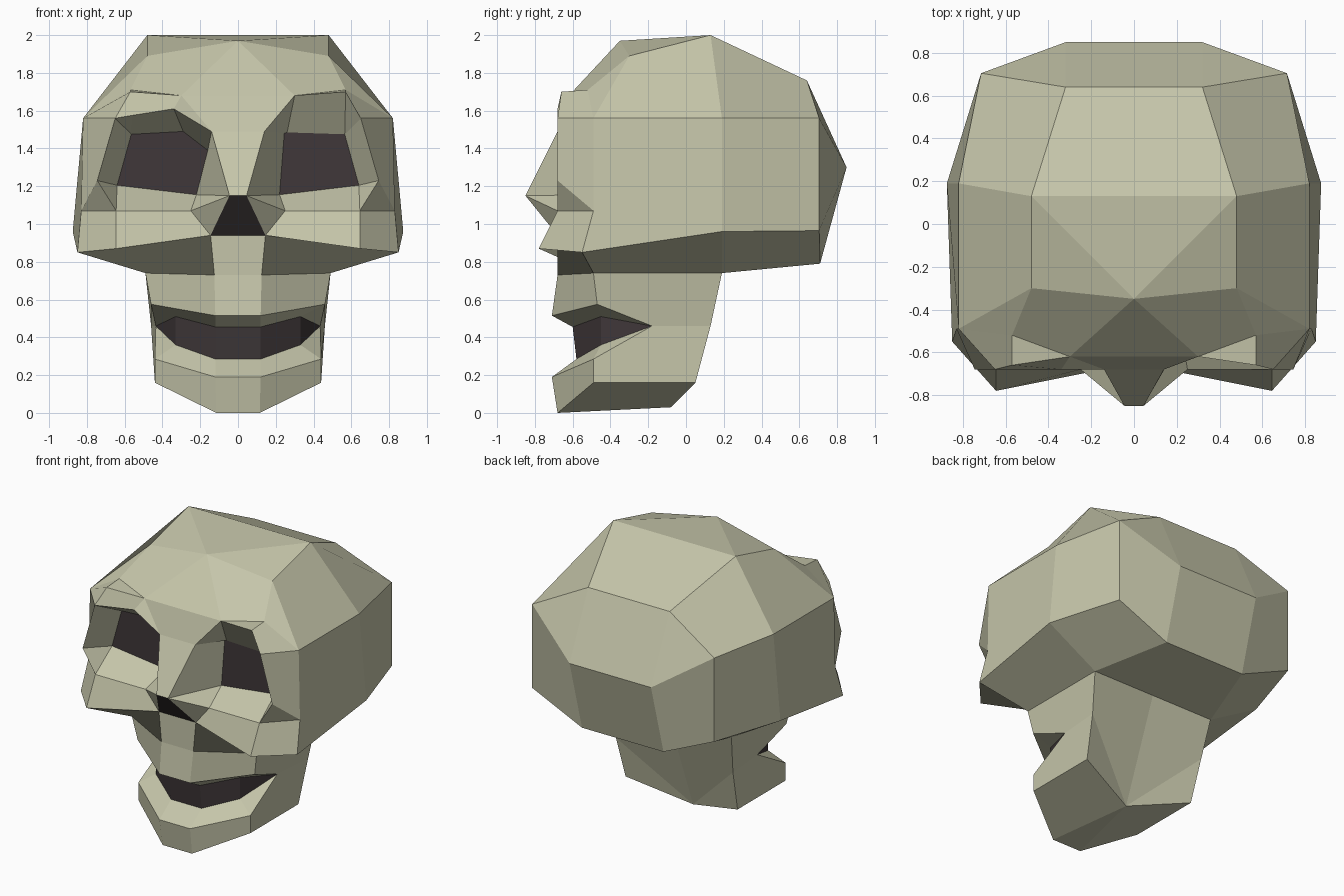
import bpy
import bmesh

if "Cube" in bpy.data.objects:
    bpy.data.objects.remove(bpy.data.objects["Cube"])

BONE, DARK = 0, 1
bm = bmesh.new()


def flip(p):
    return (-p[0], p[1], p[2])


def face(pts, mat=BONE):
    f = bm.faces.new([bm.verts.new(p) for p in pts])
    f.material_index = mat


def both(*pts, mat=BONE):
    """A face and its mirror image."""
    face(pts, mat)
    face([flip(p) for p in reversed(pts)], mat)


def spine(*pts, mat=BONE):
    """Faces bridging the two sides across the centre line."""
    for a, b in zip(pts, pts[1:]):
        face([a, b, flip(b), flip(a)], mat)


# Cranium landmarks (right half)
crown = (0, -.35, 1.97)
top_f, top_b = (.48, -.30, 1.89), (.48, .13, 2.0)
back_hi, back_mid, back_lo = (.32, .64, 1.76), (.32, .85, 1.30), (.32, .71, .79)
temple, side_hi, side_lo = (.82, -.49, 1.56), (.82, .19, 1.56), (.875, .19, .96)
rear_hi, rear_lo = (.715, .705, 1.56), (.715, .705, .965)
zygo, cheek = (.83, -.49, 1.07), (.85, -.55, .85)
neck_f, neck_b, neck_mid = (.49, -.49, .74), (.49, .19, .74), (0, .19, .74)

# Cranium
face([crown, top_b, flip(top_b)])
both(crown, top_f, top_b)
spine(top_b, back_hi, back_mid, back_lo)
both(top_f, temple, side_hi, top_b)
both(top_b, side_hi, rear_hi, back_hi)
both(back_hi, rear_hi, back_mid)
both(back_mid, rear_hi, rear_lo, back_lo)
both(temple, zygo, cheek, side_lo, side_hi)
both(side_hi, side_lo, rear_lo, rear_hi)
both(cheek, neck_f, neck_b, side_lo)
both(side_lo, neck_b, back_lo, rear_lo)
face([neck_b, neck_mid, flip(neck_b), flip(back_lo), back_lo])

# Face landmarks
brow_in, brow_b, brow_f = (.30, -.62, 1.68), (.57, -.52, 1.71), (.57, -.66, 1.70)
bridge, tip = (.14, -.68, 1.49), (.045, -.85, 1.15)
rim_top, rim_mid, rim_low = (.65, -.68, 1.56), (.745, -.68, 1.23), (.645, -.68, 1.07)
nose_low, nose_base = (.25, -.68, 1.07), (.145, -.68, .94)
cheek_f, upper_gum = (.645, -.78, .87), (.125, -.68, .73)

# Forehead, brow, cheeks and nose
face([crown, brow_in, flip(brow_in)])
spine(brow_in, bridge, tip)
both(crown, brow_in, brow_b, top_f)
both(top_f, brow_b, temple)
both(brow_in, brow_f, brow_b)
both(brow_b, brow_f, rim_top, temple)
both(temple, rim_top, rim_mid, zygo)
both(rim_mid, rim_low, zygo)
both(rim_low, cheek_f, cheek, zygo)
both(rim_low, nose_low, nose_base, cheek_f)
both(nose_low, tip, nose_base)
both(cheek_f, nose_base, upper_gum, neck_f, cheek)
spine(tip, nose_base, mat=DARK)
spine(nose_base, upper_gum)

# Eye sockets: the left brow hangs lower than the right one
out_hi, out_lo = (.565, -.50, 1.475), (.64, -.50, 1.205)
in_lo = (.22, -.50, 1.155)
for side, lid_in, lid_out, in_hi, in_top in (
        (1, brow_in, brow_f, (.245, -.50, 1.48), (.26, -.50, 1.485)),
        (-1, (.34, -.68, 1.61), (.56, -.68, 1.575),
         (.16, -.50, 1.39), (.29, -.50, 1.49))):
    def place(pts):
        return pts if side > 0 else [flip(p) for p in pts]
    if side < 0:
        face(place([brow_in, lid_in, lid_out, rim_top, brow_f]))
        face(place([brow_in, bridge, lid_in]))
    rim = place([bridge, lid_in, lid_out, rim_top, rim_mid, rim_low, nose_low, tip])
    back = place([in_hi, in_top, out_hi, out_hi, out_lo, out_lo, in_lo, in_lo])
    for i in range(8):
        j = (i + 1) % 8
        quad = [rim[i], rim[j], back[j], back[i]]
        face(list(dict.fromkeys(quad)))
    face(list(dict.fromkeys(back)), DARK)

# Jaw landmarks
lip_c, lip_s = (.12, -.71, .515), (.46, -.47, .575)
low_c, low_s = (.12, -.71, .19), (.44, -.49, .285)
corner, hinge = (.435, -.18, .46), (.46, .13, .46)
in_up_c, in_up_s = (.12, -.60, .455), (.33, -.45, .51)
in_dn_c, in_dn_s = (.12, -.58, .285), (.33, -.45, .36)
jaw_f, jaw_b = (.44, -.49, .16), (.44, .05, .16)
chin, chin_b = (.115, -.68, 0), (0, -.08, .03)

# Upper and lower jaw
spine(upper_gum, lip_c, in_up_c)
both(upper_gum, lip_c, lip_s, neck_f)
both(neck_f, lip_s, corner, hinge, neck_b)
both(lip_c, in_up_c, in_up_s, lip_s)
both(lip_s, in_up_s, corner)
spine(in_dn_c, low_c, chin)
both(in_dn_c, low_c, low_s, in_dn_s)
both(in_dn_s, low_s, corner)
both(low_c, chin, jaw_f, low_s)
both(corner, low_s, jaw_f, jaw_b, hinge)
both(jaw_f, chin, chin_b, jaw_b)
face([chin, flip(chin), chin_b])
both(neck_b, hinge, chin_b, neck_mid)
both(hinge, jaw_b, chin_b)

# Mouth interior
spine(in_up_c, in_dn_c, mat=DARK)
both(in_up_c, in_dn_c, in_dn_s, in_up_s, mat=DARK)
both(in_up_s, in_dn_s, corner, mat=DARK)

# Weld everything into one closed flat-shaded mesh
bmesh.ops.remove_doubles(bm, verts=bm.verts[:], dist=.001)
bmesh.ops.recalc_face_normals(bm, faces=bm.faces[:])
mesh = bpy.data.meshes.new("skull")
bm.to_mesh(mesh)
bm.free()
for name, colour in (("bone", (.56, .56, .40, 1)), ("dark_hollow", (.05, .039, .041, 1))):
    m = bpy.data.materials.new(name)
    m.diffuse_color = colour
    m.use_nodes = True
    m.node_tree.nodes["Principled BSDF"].inputs["Base Color"].default_value = m.diffuse_color
    mesh.materials.append(m)
skull = bpy.data.objects.new("skull", mesh)
bpy.context.collection.objects.link(skull)
